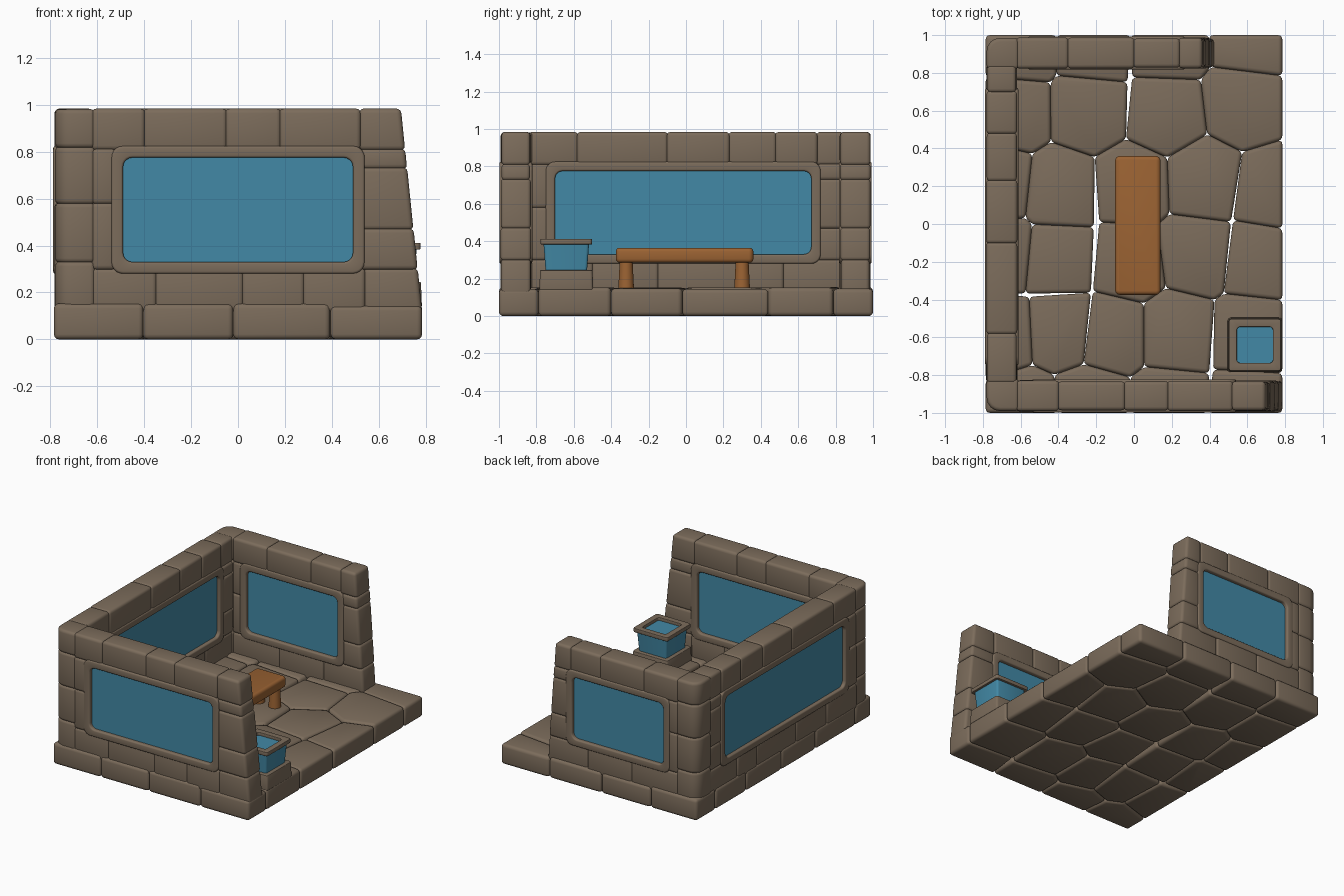
import bpy, bmesh, math, random
from mathutils import Vector

random.seed(4)
cube = bpy.data.objects.get("Cube")
if cube:
    bpy.data.objects.remove(cube)
for other in bpy.context.view_layer.objects:
    other.select_set(False)


def material(name, rgb):
    mat = bpy.data.materials.new(name)
    mat.use_nodes = True
    mat.diffuse_color = (*rgb, 1)
    mat.node_tree.nodes["Principled BSDF"].inputs["Base Color"].default_value = (*rgb, 1)
    return mat


STONE = material("brown stone", (0.20, 0.15, 0.105))
GLASS = material("blue glass", (0.055, 0.25, 0.38))
WOOD = material("orange wood", (0.33, 0.125, 0.033))


def finish(bm, name, mat):
    mesh = bpy.data.meshes.new(name)
    bm.to_mesh(mesh)
    bm.free()
    mesh.materials.append(mat)
    obj = bpy.data.objects.new(name, mesh)
    bpy.context.collection.objects.link(obj)
    obj.select_set(True)
    bpy.context.view_layer.objects.active = obj
    return obj


def soften(bm, faces, bevel):
    bmesh.ops.recalc_face_normals(bm, faces=faces)
    edges = {e for f in faces for e in f.edges}
    sharp = [e for e in edges if e.calc_face_angle(0) > 0.5]
    if bevel and sharp:
        bmesh.ops.bevel(bm, geom=sharp, offset=bevel, segments=3, profile=0.5,
                        affect='EDGES', clamp_overlap=True)


def flat(u, v, d):
    return Vector((u, v, d))


def prism(bm, outline, low, high, place=flat, bevel=0.02, taper=1.0):
    """Extrude a 2D outline between two depths and round its edges."""
    cu = sum(p[0] for p in outline) / len(outline)
    cv = sum(p[1] for p in outline) / len(outline)
    a = [bm.verts.new(place(cu + (u - cu) * taper, cv + (v - cv) * taper, low)) for u, v in outline]
    b = [bm.verts.new(place(u, v, high)) for u, v in outline]
    n = len(outline)
    faces = [bm.faces.new(a), bm.faces.new(b)]
    faces += [bm.faces.new((a[i], a[(i + 1) % n], b[(i + 1) % n], b[i])) for i in range(n)]
    soften(bm, faces, bevel)


def ring(bm, outer, inner, low, high, place=flat, bevel=0.01):
    """Closed frame between two matching outlines."""
    loops = [[bm.verts.new(place(u, v, d)) for u, v in line]
             for line, d in ((outer, low), (outer, high), (inner, high), (inner, low))]
    n = len(outer)
    faces = []
    for k in range(4):
        p, q = loops[k], loops[(k + 1) % 4]
        faces += [bm.faces.new((p[i], p[(i + 1) % n], q[(i + 1) % n], q[i])) for i in range(n)]
    soften(bm, faces, bevel)


def rounded(u0, u1, v0, v1, r, steps=5):
    points = []
    corners = ((u1 - r, v1 - r), (u0 + r, v1 - r), (u0 + r, v0 + r), (u1 - r, v0 + r))
    for k, (cu, cv) in enumerate(corners):
        for s in range(steps + 1):
            t = math.pi / 2 * (k + s / steps)
            points.append((cu + r * math.cos(t), cv + r * math.sin(t)))
    return points


# Paved floor: irregular cells around stone centres
def clip(poly, mid, normal):
    out = []
    for p, q in zip(poly, poly[1:] + poly[:1]):
        dp, dq = (p - mid).dot(normal), (q - mid).dot(normal)
        if dp <= 0:
            out.append(p)
        if dp * dq < 0:
            out.append(p.lerp(q, dp / (dp - dq)))
    return out


rows = {
    0.96: (-0.6, -0.2, 0.2, 0.6),
    0.61: (-0.66, -0.24, 0.18, 0.6),
    0.20: (-0.75, -0.4, 0.0, 0.36, 0.7),
    -0.18: (-0.72, -0.4, -0.03, 0.3, 0.66),
    -0.57: (-0.74, -0.4, -0.12, 0.22, 0.64),
    -0.97: (-0.6, -0.2, 0.2, 0.6),
}
seeds = [Vector((x + random.uniform(-0.03, 0.03), y + random.uniform(-0.03, 0.03)))
         for y, xs in rows.items() for x in xs]
bm = bmesh.new()
for seed in seeds:
    cell = [Vector(c) for c in ((-0.785, -1), (0.785, -1), (0.785, 1), (-0.785, 1))]
    for rival in seeds:
        if rival is not seed:
            cell = clip(cell, (seed + rival) / 2, rival - seed)
    cell = [p for i, p in enumerate(cell) if (p - cell[i - 1]).length > 0.04]
    prism(bm, cell, 0, 0.15 + random.uniform(-0.006, 0.004), bevel=0.022)
finish(bm, "floor_stones", STONE)

# Walls: stone courses around a framed window
THICK = 0.16
TOP = 0.98


def front(u, z, d):
    return Vector((u, -0.99 + d, z))


def back(u, z, d):
    return Vector((u, 0.985 - d, z))


def side(u, z, d):
    return Vector((-0.78 + d, u, z))


def build_wall(name, place, start, end, slope, win, top_seams, low_seams):
    bm = bmesh.new()

    def stone(u0, u1, z0, z1):
        g = 0.004
        lean = [slope * (z - 0.13) if u1 == end else 0 for z in (z0, z1)]
        quad = [(u0 - g, z0 - g), (u1 + g - lean[0], z0 - g),
                (u1 + g - lean[1], z1 + g), (u0 - g, z1 + g)]
        wob = random.uniform(-0.003, 0.004)
        prism(bm, quad, wob, THICK - wob, place)

    def course(seams, z0, z1):
        for u0, u1 in zip(seams, seams[1:]):
            stone(u0, u1, z0, z1)

    left, right = win[0] - 0.03, win[1] + 0.03
    course([start, *top_seams, end], 0.81, TOP)
    course([start, *low_seams, end], 0.12, 0.30)
    for z0, z1 in ((0.30, 0.47), (0.47, 0.73), (0.73, 0.81)):
        stone(right, end, z0, z1)
    for z0, z1 in ((0.30, 0.58), (0.58, 0.81)):
        stone(start, left, z0, z1)
    finish(bm, name + "_wall_stones", STONE)

    bm = bmesh.new()
    ring(bm, rounded(win[0] - 0.05, win[1] + 0.05, 0.28, 0.825, 0.05),
         rounded(win[0], win[1], 0.33, 0.775, 0.04), -0.008, THICK + 0.008, place)
    finish(bm, name + "_window_frame", STONE)

    bm = bmesh.new()
    prism(bm, rounded(win[0] - 0.015, win[1] + 0.015, 0.315, 0.79, 0.04),
          0.018, THICK - 0.018, place, bevel=0)
    finish(bm, name + "_window_glass", GLASS)


build_wall("front", front, -0.62, 0.78, 0.105, (-0.49, 0.49),
           (-0.4, -0.05, 0.18, 0.52), (-0.35, 0.02, 0.28, 0.54))
build_wall("back", back, -0.62, 0.42, 0.075, (-0.51, 0.22),
           (-0.35, 0.0, 0.24), (-0.25, 0.1))
build_wall("side", side, -0.84, 0.84, 0, (-0.70, 0.67),
           (-0.58, -0.1, 0.23, 0.48, 0.7), (-0.5, -0.15, 0.3, 0.52))

# Rounded corner pillars joining the walls
bm = bmesh.new()
levels = (0.12, 0.33, 0.58, 0.82, TOP)
for s, edge in ((-1, 0.99), (1, 0.985)):
    outline = [(-0.61, s * 0.82), (-0.61, s * edge)]
    for k in range(5):
        t = math.pi / 2 * k / 4
        outline.append((-0.71 - 0.07 * math.sin(t), s * (edge - 0.07 + 0.07 * math.cos(t))))
    outline.append((-0.78, s * 0.82))
    for z0, z1 in zip(levels, levels[1:]):
        prism(bm, outline, z0 - 0.004, z1 + 0.002, bevel=0.02)
finish(bm, "corner_pillars", STONE)

# Small glass basin on a stone foot
def square(half):
    return rounded(0.64 - half, 0.64 + half, -0.64 - half, -0.64 + half, 0.015, 3)


bm = bmesh.new()
prism(bm, square(0.14), 0.14, 0.245, bevel=0.015, taper=1.03)
finish(bm, "basin_foot", STONE)
bm = bmesh.new()
prism(bm, square(0.122), 0.23, 0.39, bevel=0, taper=0.9)
finish(bm, "basin_glass", GLASS)
bm = bmesh.new()
ring(bm, square(0.138), square(0.095), 0.383, 0.412, bevel=0.006)
finish(bm, "basin_rim", STONE)

# Wooden bench
bm = bmesh.new()
prism(bm, rounded(-0.1, 0.14, -0.375, 0.36, 0.025), 0.285, 0.365, bevel=0.02)
finish(bm, "bench_seat", WOOD)
bm = bmesh.new()
for x in (-0.045, 0.085):
    for y in (-0.32, 0.3):
        made = bmesh.ops.create_cone(bm, cap_ends=True, segments=20, radius1=0.042,
                                     radius2=0.034, depth=0.16)
        bmesh.ops.translate(bm, verts=made["verts"], vec=(x, y, 0.225))
finish(bm, "bench_legs", WOOD)

bpy.ops.object.shade_smooth_by_angle(angle=math.radians(38))
